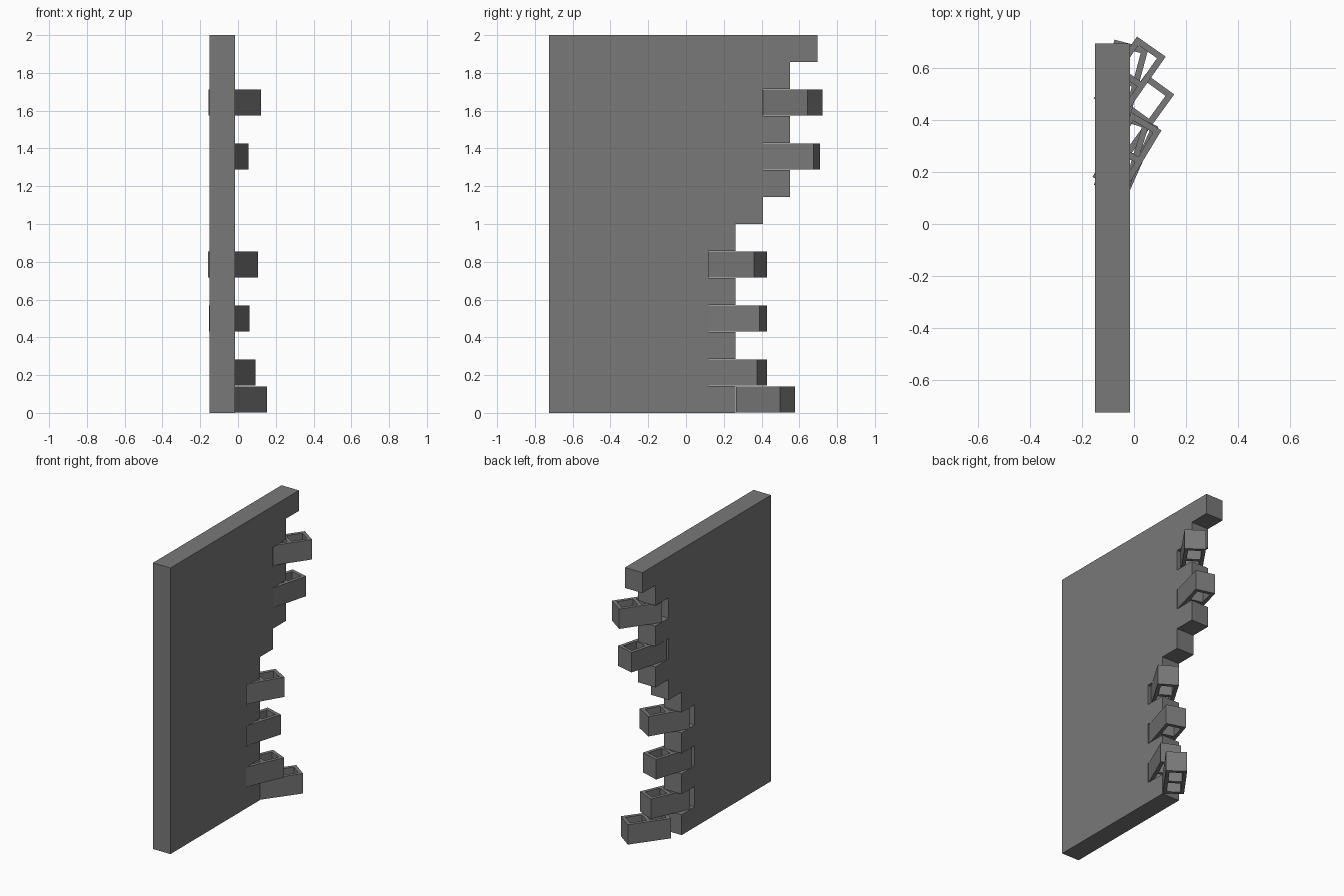
import bpy
import bmesh
from math import radians

if "Cube" in bpy.data.objects:
    bpy.data.objects.remove(bpy.data.objects["Cube"], do_unlink=True)

ROW = 2 / 14            # height of one course
LENGTH, WIDTH, RIM = 0.29, 0.135, 0.024

grey = bpy.data.materials.new("concrete_grey")
grey.use_nodes = True
colour = (0.19, 0.19, 0.19, 1)
grey.diffuse_color = colour
grey.node_tree.nodes["Principled BSDF"].inputs["Base Color"].default_value = colour


def add_slab(name, bm, thickness):
    """Turn a flat outline into a solid, thickened about its plane."""
    mesh = bpy.data.meshes.new(name)
    bm.to_mesh(mesh)
    bm.free()
    mesh.materials.append(grey)
    obj = bpy.data.objects.new(name, mesh)
    bpy.context.collection.objects.link(obj)
    solid = obj.modifiers.new("thickness", "SOLIDIFY")
    solid.thickness = thickness
    solid.offset = 0
    return obj


# Wall: stepped profile, each course ends a number of half blocks along
steps = [1, 0, 1, 0, 1, 0, 1, 2, 3, 2, 3, 2, 3, 4]
outline = [(-0.725, 2), (-0.725, 0)]
for row, step in enumerate(steps):
    end = 0.118 + step * 0.1443
    outline += [(end, row * ROW), (end, (row + 1) * ROW)]
bm = bmesh.new()
bm.faces.new([bm.verts.new((0, y, z)) for y, z in outline])
wall = add_slab("wall", bm, WIDTH)
wall.location.x = -0.0825


# Hollow block: a ladder-shaped outline with two openings
def add_block(name, row, x, y, angle):
    bm = bmesh.new()
    xs = [-WIDTH / 2, RIM - WIDTH / 2, WIDTH / 2 - RIM, WIDTH / 2]
    ys = [-LENGTH / 2, RIM - LENGTH / 2, -RIM / 2,
          RIM / 2, LENGTH / 2 - RIM, LENGTH / 2]
    grid = [[bm.verts.new((px, py, 0)) for py in ys] for px in xs]
    for i in range(3):
        for j in range(5):
            if i == 1 and j in (1, 3):
                continue
            bm.faces.new((grid[i][j], grid[i + 1][j],
                          grid[i + 1][j + 1], grid[i][j + 1]))
    block = add_slab(name, bm, ROW - 0.004)
    block.location = (x, y, (row + 0.5) * ROW)
    block.rotation_euler.z = -radians(angle)


# Loose blocks: course, centre, twist
loose = [(0, 0.015, 0.421, 36), (1, -0.027, 0.27, 24), (3, -0.047, 0.27, 17),
         (5, -0.027, 0.271, 31), (9, -0.0475, 0.552, 15), (11, -0.0165, 0.564, 35)]
for number, (row, x, y, angle) in enumerate(loose, 1):
    add_block(f"loose_block_{number}", row, x, y, angle)
